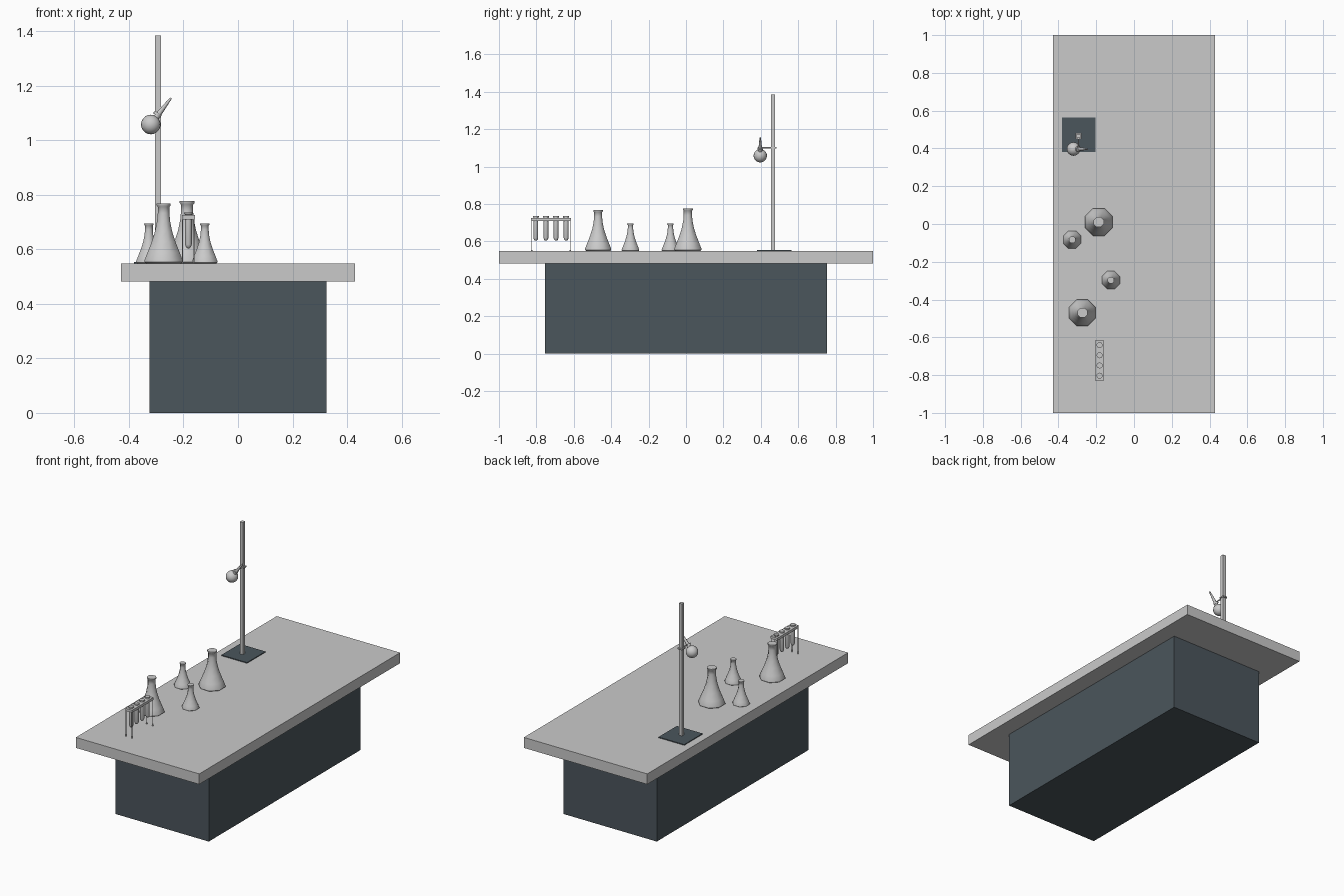
import bpy
import bmesh
import math
from mathutils import Vector

cube = bpy.data.objects.get("Cube")
if cube:
    bpy.data.objects.remove(cube, do_unlink=True)


def material(name, rgb):
    mat = bpy.data.materials.new(name)
    mat.use_nodes = True
    mat.diffuse_color = (*rgb, 1)
    mat.node_tree.nodes["Principled BSDF"].inputs["Base Color"].default_value = (*rgb, 1)
    return mat


GREY = material("light grey", (0.59, 0.59, 0.59))
SLATE = material("dark slate", (0.07, 0.092, 0.107))


def finish(bm, name, mat, smooth=False):
    bmesh.ops.recalc_face_normals(bm, faces=bm.faces)
    mesh = bpy.data.meshes.new(name)
    bm.to_mesh(mesh)
    bm.free()
    mesh.materials.append(mat)
    obj = bpy.data.objects.new(name, mesh)
    bpy.context.collection.objects.link(obj)
    if smooth:
        bpy.ops.object.select_all(action='DESELECT')
        obj.select_set(True)
        bpy.context.view_layer.objects.active = obj
        bpy.ops.object.shade_smooth_by_angle(angle=math.radians(50))
    return obj


def box(name, low, high, mat):
    low, high = Vector(low), Vector(high)
    bm = bmesh.new()
    bmesh.ops.create_cube(bm, size=1)
    bmesh.ops.scale(bm, vec=high - low, verts=bm.verts)
    bmesh.ops.translate(bm, vec=(low + high) / 2, verts=bm.verts)
    return finish(bm, name, mat)


def lathe(name, profile, base, sides, mat, scale=1.0):
    """Stack rings of (radius, height) and cap both ends."""
    bm = bmesh.new()
    rings = []
    for r, z in profile:
        angles = [math.tau * (i + 0.5) / sides for i in range(sides)]
        rings.append([bm.verts.new((r * math.cos(a), r * math.sin(a), z)) for a in angles])
    for a, b in zip(rings, rings[1:]):
        for i in range(sides):
            j = (i + 1) % sides
            bm.faces.new((a[i], a[j], b[j], b[i]))
    bm.faces.new(rings[0])
    bm.faces.new(rings[-1])
    bmesh.ops.scale(bm, vec=(scale,) * 3, verts=bm.verts)
    obj = finish(bm, name, mat, smooth=True)
    obj.location = base
    return obj


def rod(name, start, end, r1, r2, mat, sides=8):
    start, end = Vector(start), Vector(end)
    axis = end - start
    obj = lathe(name, [(r1, 0), (r2, axis.length)], start, sides, mat)
    obj.rotation_euler = axis.to_track_quat('Z', 'Y').to_euler()
    return obj


# Bench
TOP = 0.548
box("cabinet", (-0.325, -0.755, 0), (0.325, 0.755, 0.482), SLATE)
box("bench_top", (-0.43, -1, 0.482), (0.43, 1, TOP), GREY)

# Conical flasks
FLASK = [(0.068, 0), (0.076, 0.006), (0.075, 0.014), (0.064, 0.04), (0.047, 0.08),
         (0.034, 0.118), (0.026, 0.155), (0.023, 0.185), (0.023, 0.208),
         (0.028, 0.213), (0.028, 0.22)]
for label, x, y, size in (("large_flask_front", -0.273, -0.47, 1.0),
                          ("large_flask_back", -0.187, 0.01, 1.04),
                          ("small_flask_front", -0.122, -0.297, 0.67),
                          ("small_flask_back", -0.327, -0.083, 0.67)):
    lathe(label, FLASK, (x, y, TOP), 8, GREY, size)

# Test tube rack with four legs
RX, RY = -0.182, -0.722
box("rack_bar", (RX - 0.024, RY - 0.106, 0.71), (RX + 0.024, RY + 0.106, 0.726), GREY)
for sx in (-1, 1):
    for sy in (-1, 1):
        x, y = RX + sx * 0.021, RY + sy * 0.103
        rod("rack_leg", (x, y, TOP), (x, y, 0.712), 0.002, 0.002, GREY, 6)
        rod("rack_foot", (x, y, TOP), (x, y, TOP + 0.006), 0.004, 0.004, GREY, 6)

# Test tubes
TUBE = [(0.004, 0), (0.009, 0.004), (0.013, 0.014), (0.013, 0.123),
        (0.016, 0.125), (0.016, 0.132)]
for i in range(4):
    lathe("test_tube", TUBE, (RX, RY + (i - 1.5) * 0.054, 0.604), 10, GREY)

# Retort stand
SX, SY = -0.294, 0.465
box("stand_base", (-0.382, 0.38, TOP), (-0.203, 0.563, TOP + 0.005), SLATE)
box("stand_pole", (SX - 0.011, SY - 0.011, TOP), (SX + 0.011, SY + 0.011, 1.385), GREY)

# Clamp and hanging bulb
BULB = Vector((-0.32, 0.397, 1.058))
box("clamp_collar", (SX - 0.016, SY - 0.016, 1.096), (SX + 0.016, SY + 0.018, 1.104), GREY)
rod("clamp_arm", (SX, SY, 1.1), (SX, 0.397, 1.1), 0.004, 0.004, GREY)
rod("clamp_ring", BULB + Vector((0.022, 0, 0.033)), BULB + Vector((0.028, 0, 0.042)),
    0.015, 0.015, GREY, 10)
rod("bulb_neck", BULB, (-0.246, 0.397, 1.155), 0.014, 0.004, GREY, 10)
bm = bmesh.new()
bmesh.ops.create_uvsphere(bm, u_segments=16, v_segments=10, radius=0.036)
bulb = finish(bm, "bulb", GREY, smooth=True)
bulb.location = BULB
